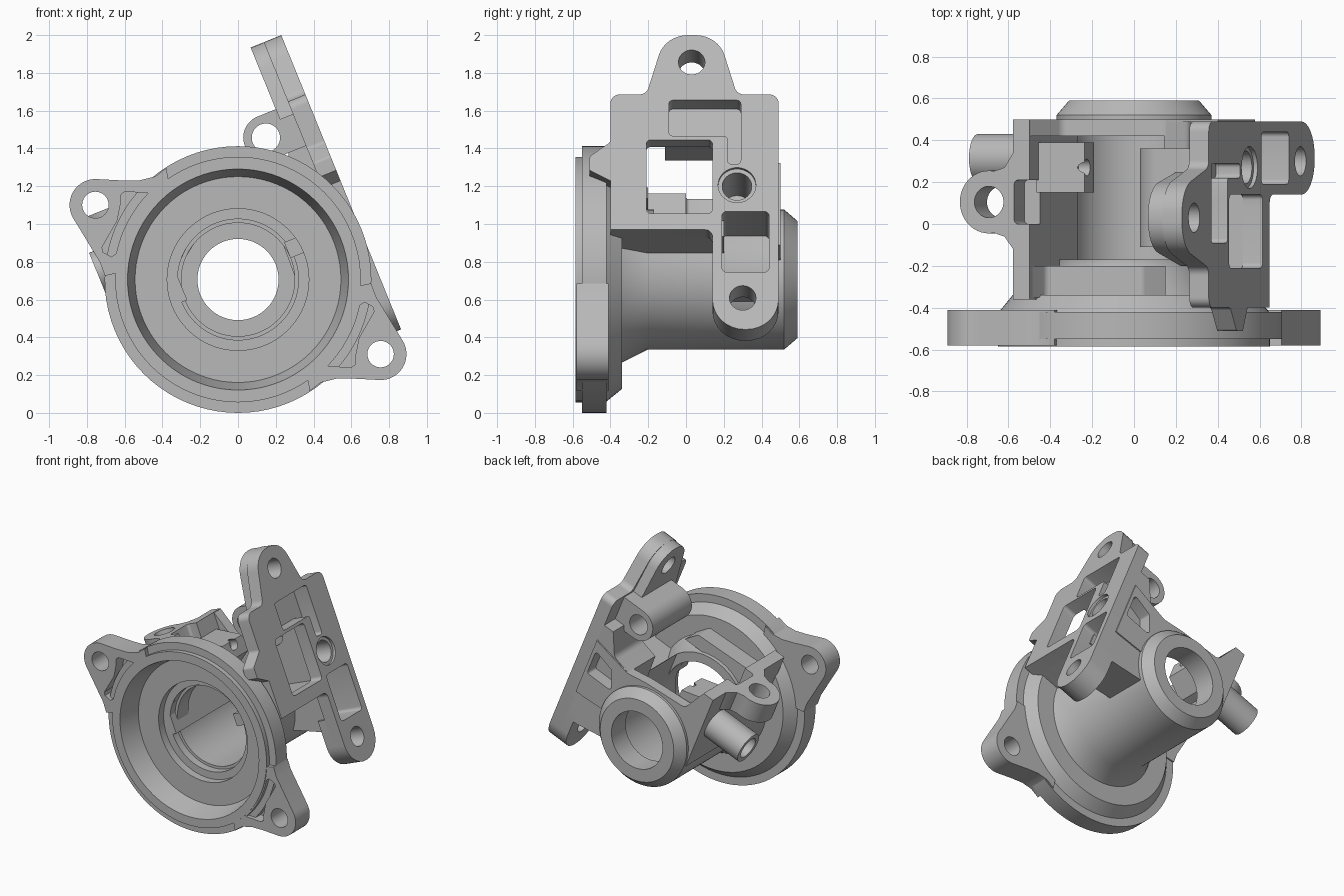
import bpy, bmesh, math
from mathutils import Vector, Matrix

if "Cube" in bpy.data.objects:
    bpy.data.objects.remove(bpy.data.objects["Cube"])

metal = bpy.data.materials.new("cast grey")
metal.use_nodes = True
GREY = (0.48, 0.48, 0.48, 1)
metal.diffuse_color = GREY
metal.node_tree.nodes["Principled BSDF"].inputs["Base Color"].default_value = GREY

# Bore axis frame, and the same frame tilted to match the mounting plate
AXIS = Matrix.Translation((0, 0, 0.706))
TILT = AXIS @ Matrix.Rotation(math.radians(-22.15), 4, 'Y')
parts, cutters = [], []


def finish(name, bm, frame, cutter=False):
    bmesh.ops.recalc_face_normals(bm, faces=bm.faces)
    mesh = bpy.data.meshes.new(name)
    bm.transform(frame)
    bm.to_mesh(mesh)
    bm.free()
    mesh.materials.append(metal)
    obj = bpy.data.objects.new(name, mesh)
    bpy.context.collection.objects.link(obj)
    obj.hide_render = cutter
    (cutters if cutter else parts).append(obj)
    return obj


def rounded(corners, steps=8):
    """Polygon from (a, b, radius) corners."""
    out = []
    for i, (a, b, r) in enumerate(corners):
        p = Vector((a, b))
        if not r:
            out.append(p)
            continue
        d1 = (Vector(corners[i - 1][:2]) - p).normalized()
        d2 = (Vector(corners[(i + 1) % len(corners)][:2]) - p).normalized()
        half = d1.angle(d2) / 2
        t = r / math.tan(half)
        c = p + (d1 + d2).normalized() * r / math.sin(half)
        v0, v1 = (p + d1 * t - c).normalized(), (p + d2 * t - c).normalized()
        out += [c + r * v0.slerp(v1, k / steps).normalized() for k in range(steps + 1)]
    return out


def arc(a, b, r, start=0, end=360, n=40):
    count = n if end - start == 360 else n + 1
    angles = [math.radians(start + (end - start) * k / n) for k in range(count)]
    return [Vector((a + r * math.cos(t), b + r * math.sin(t))) for t in angles]


def rect(a0, a1, b0, b1, r=0):
    return rounded([(a0, b0, r), (a1, b0, r), (a1, b1, r), (a0, b1, r)], 5)


def prism(name, pts, axis, lo, hi, frame=TILT, cutter=False):
    place = {'x': lambda a, b, d: (d, a, b),
             'y': lambda a, b, d: (a, d, b),
             'z': lambda a, b, d: (a, b, d)}[axis]
    bm = bmesh.new()
    rings = [[bm.verts.new(place(p[0], p[1], d)) for p in pts] for d in (lo, hi)]
    bm.faces.new(rings[0])
    bm.faces.new(rings[1][::-1])
    for i in range(len(pts)):
        bm.faces.new((rings[0][i - 1], rings[0][i], rings[1][i], rings[1][i - 1]))
    return finish(name, bm, frame, cutter)


def cutter(pts, axis, lo, hi, frame=TILT):
    return prism("cutter", pts, axis, lo, hi, frame, True)


def cut(obj, *tools):
    for tool in tools:
        mod = obj.modifiers.new("cut", 'BOOLEAN')
        mod.operation, mod.solver, mod.object = 'DIFFERENCE', 'EXACT', tool
    graph = bpy.context.evaluated_depsgraph_get()
    mesh = bpy.data.meshes.new_from_object(obj.evaluated_get(graph))
    obj.modifiers.clear()
    obj.data = mesh


# Flange and hollow barrel, turned around the bore axis
profile = [(.706, -.55), (.706, -.42), (.645, -.42), (.58, -.34), (.44, -.34),
           (.37, -.20), (.37, .52), (.31, .59), (.215, .59), (.215, .42),
           (.30, .42), (.30, -.30), (.32, -.30), (.32, -.36), (.375, -.36),
           (.375, -.42), (.545, -.42), (.585, -.585), (.65, -.585), (.65, -.55)]
bm = bmesh.new()
loop = [bm.verts.new((r, y, 0)) for r, y in profile]
edges = [bm.edges.new((loop[i - 1], loop[i])) for i in range(len(loop))]
bmesh.ops.spin(bm, geom=loop + edges, cent=(0, 0, 0), axis=(0, 1, 0),
               angle=math.tau, steps=80, use_merge=True)
bmesh.ops.remove_doubles(bm, verts=bm.verts, dist=.0001)
barrel = finish("flange_and_barrel", bm, AXIS)
cut(barrel, cutter(rect(-.29, .30, 0, 1), 'y', -.17, .42))

# Two flange ears, point-symmetric about the bore
ear = ([(-.38, .59), (-.44, .545), (-.52, .525), (-.62, .525)]
       + arc(-.755, .395, .137, 85, 212, 14)
       + [(-.73, .09), (-.705, .02)] + arc(0, 0, .64, 177, 125, 16))
relief = ([(-.60, .465), (-.62, .45), (-.622, .40), (-.64, .31), (-.72, .17),
           (-.715, .145), (-.67, .12)] + arc(0, 0, .66, 168, 136, 8))
for name, s in (("right_ear", 1), ("left_ear", -1)):
    flip = [[(s * p[0], s * p[1]) for p in pts] for pts in (ear, relief)]
    lug = prism(name, flip[0], 'y', -.58, -.41, AXIS)
    cut(lug, cutter(arc(-.755 * s, .395 * s, .07), 'y', -.7, -.3, AXIS),
        cutter(flip[1], 'y', -.7, -.49, AXIS))

# Pockets and holes shared by the plate and the solids behind it
window = cutter(rect(-.21, .14, .093, .514, .025), 'x', .5, .8)
slot = cutter(rounded([(-.09, .536, .02), (.22, .536, .02), (.22, .375, .02),
                       (.29, .375, .02), (.29, .74, .02), (-.09, .74, .02)], 4),
              'x', .575, .8)
low_pocket = cutter(rect(.19, .44, -.242, .104, .025), 'x', .35, .8)
screw = cutter(arc(.27, .255, .078), 'x', .36, .8)
counterbore = cutter(arc(.27, .255, .10), 'x', .68, .8)
top_hole = cutter(arc(.03, .957, .07), 'x', .4, .8)
low_hole = cutter(arc(.30, -.39, .07), 'x', .4, .8)
rear_recess = cutter(rounded([(.36, .14, .02), (.58, .14, .02), (.58, .34, .02),
                              (.42, .29, .02)], 4), 'y', .40, .6)

# Tilted mounting plate
plate = prism("mounting_plate", rounded([
    (-.40, 0, 0), (.14, 0, .04), (.14, -.57, .17), (.49, -.57, .17),
    (.49, .773, .05), (.27, .773, .05), (.17, 1.112, .16), (-.11, 1.112, .16),
    (-.21, .773, .05), (-.40, .773, .05), (-.40, .50, .03), (-.51, .42, .02),
    (-.51, .34, 0), (-.40, .28, 0)]), 'x', .60, .70)
cut(plate, window, slot, low_pocket, screw, counterbore, top_hole, low_hole)

# Thick backing of the top lobe
lobe = prism("top_lobe", rounded([
    (-.20, .70, 0), (.26, .70, 0), (.17, 1.112, .16), (-.11, 1.112, .16)]),
    'x', .525, .605)
cut(lobe, top_hole, slot)

# Lower lobe backing
pad = prism("lower_lobe", rounded([
    (.14, -.2, 0), (.14, -.57, .17), (.49, -.57, .17), (.49, -.2, 0)]), 'x', .54, .605)
cut(pad, low_hole, low_pocket)

# Cross boss behind the plate
boss = prism("cross_boss", [(.605, .52), (.605, .76)]
             + arc(.42, .64, .12, 90, 270, 24), 'y', -.11, .36)
cut(boss, cutter(arc(.42, .64, .075), 'y', -.3, .6), slot)

# Deck and block joining barrel and plate
prism("deck", rect(.30, .605, 0, .09), 'y', -.41, .20)
block = prism("rear_block", rounded([
    (.30, .35, 0), (.44, .39, .06), (.52, .56, 0), (.605, .56, 0),
    (.605, -.30, 0), (.28, -.24, 0)], 5), 'y', .16, .49)
cut(block, low_pocket, screw, slot, rear_recess)

# Rear wall rising on both sides of the barrel
wall = prism("rear_wall", rounded([
    (-.375, 0, 0), (-.375, .61, 0), (-.29, .61, .02), (-.20, .41, .05),
    (.14, .38, .05), (.30, .35, .08), (.605, .42, 0), (.605, -.05, 0)]),
    'y', .42, .50)
cut(wall, cutter(arc(0, 0, .215, n=80), 'y', .3, .7), low_pocket, screw, rear_recess)

# Side wall with its notch
side = prism("side_wall", rect(-.375, -.29, 0, .61), 'y', -.36, .50)
cut(side, cutter(rect(-.37, -.2, 0, .21, .02), 'z', .48, .8))

# Side eye
eye = prism("side_eye", [(-.34, .36), (-.375, .34), (-.42, .27)]
            + arc(-.50, .105, .15, 80, 280, 24)
            + [(-.42, -.06), (-.375, -.12), (-.34, -.14)], 'z', .45, .61)
cut(eye, cutter(arc(-.50, .105, .075), 'z', .3, .8),
    cutter(rect(-.37, -.2, 0, .21, .02), 'z', .48, .8))

# Side spigot and its inner seat
spigot = prism("side_spigot", arc(.315, .313, .115), 'x', -.677, -.33)
cut(spigot, cutter(arc(.315, .313, .08), 'x', -.8, -.42))
seat = prism("spigot_seat", [(-.30, .20), (-.23, .20), (-.08, .31), (-.08, .43),
                             (-.30, .50)], 'y', .15, .39)
cut(seat, cutter(arc(.27, .40, .04), 'x', -.14, 0))

# Collar bridge between side wall and barrel mouth
prism("collar_bridge", rounded([
    (-.375, .61, 0), (-.30, .61, 0), (-.26, .46, .04), (.22, .44, .04),
    (.30, .34, 0), (-.10, .34, 0), (-.34, .12, 0), (-.375, .12, 0)]),
    'y', -.35, -.20)

for tool in cutters:
    bpy.data.objects.remove(tool)
bpy.ops.object.select_all(action='DESELECT')
for obj in parts:
    obj.select_set(True)
bpy.context.view_layer.objects.active = barrel
bpy.ops.object.shade_smooth_by_angle(angle=math.radians(30))
